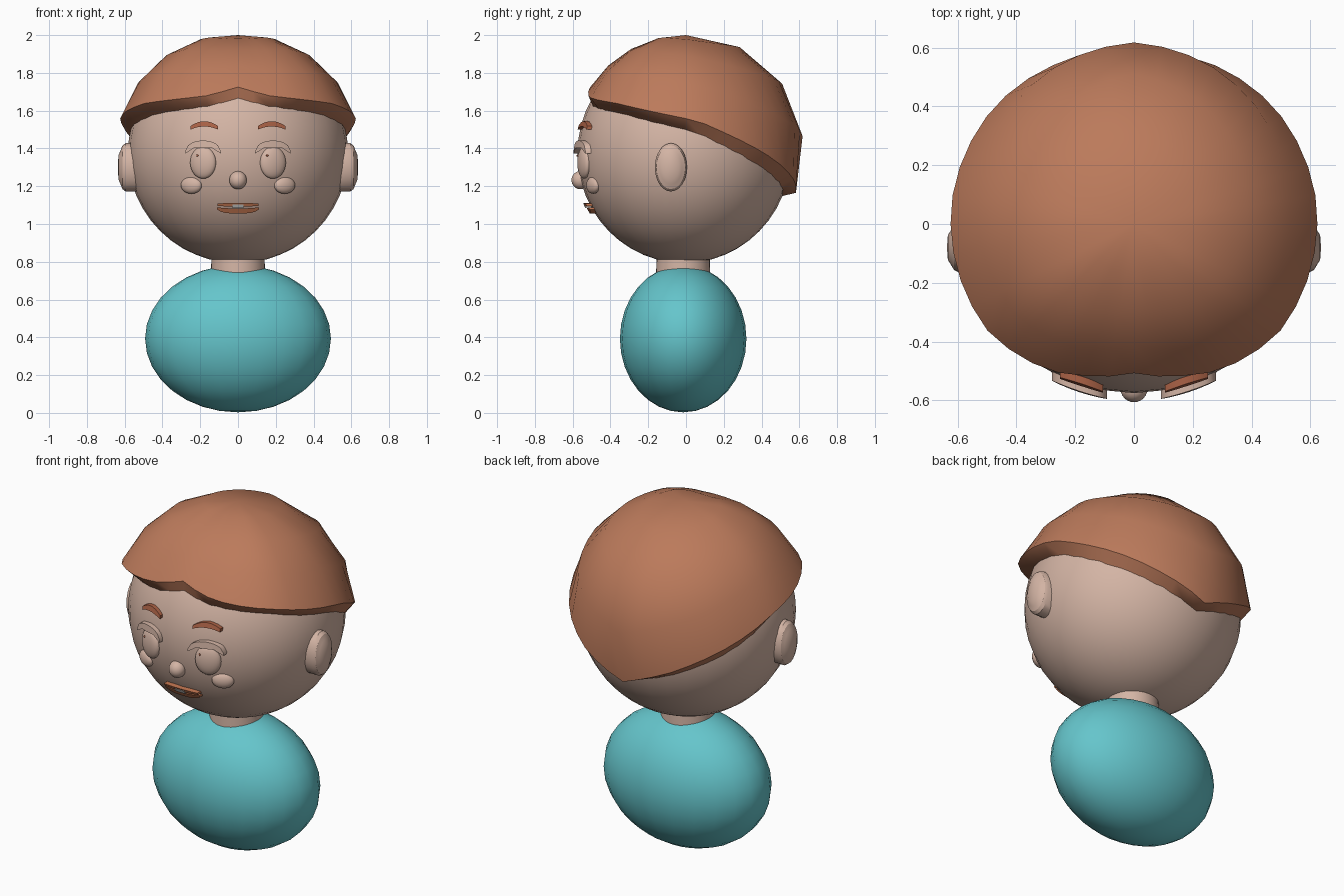
import bpy, bmesh, math
from mathutils import Vector

if "Cube" in bpy.data.objects:
    bpy.data.objects.remove(bpy.data.objects["Cube"])


def material(name, rgb):
    m = bpy.data.materials.new(name)
    m.diffuse_color = (*rgb, 1)
    m.use_nodes = True
    m.node_tree.nodes["Principled BSDF"].inputs["Base Color"].default_value = m.diffuse_color
    return m


SKIN = material("skin", (0.66, 0.46, 0.375))
HAIR = material("hair_brown", (0.50, 0.195, 0.105))
SHIRT = material("shirt_teal", (0.13, 0.56, 0.60))
BROW = material("brow_brown", (0.40, 0.12, 0.06))
LIP = material("lip_orange", (0.60, 0.20, 0.09))
TOOTH = material("tooth_grey", (0.65, 0.65, 0.63))

HEAD_C = Vector((0, -0.01, 1.373))
HEAD_R = Vector((0.583, 0.565, 0.58))


def finish(name, bm, mat, angle=40):
    bmesh.ops.recalc_face_normals(bm, faces=bm.faces)
    me = bpy.data.meshes.new(name)
    bm.to_mesh(me)
    bm.free()
    me.materials.append(mat)
    ob = bpy.data.objects.new(name, me)
    bpy.context.collection.objects.link(ob)
    bpy.ops.object.select_all(action='DESELECT')
    ob.select_set(True)
    bpy.context.view_layer.objects.active = ob
    bpy.ops.object.shade_smooth_by_angle(angle=math.radians(angle))
    return ob


def ellipsoid(name, loc, radii, mat, seg=24, rings=16, turn=0):
    bm = bmesh.new()
    bmesh.ops.create_uvsphere(bm, u_segments=seg, v_segments=rings, radius=1)
    bmesh.ops.scale(bm, vec=radii, verts=bm.verts)
    ob = finish(name, bm, mat)
    ob.location = loc
    ob.rotation_euler.z = turn
    return ob


def face_y(x, z):
    """Front surface of the head at x, z."""
    k = 1 - ((x - HEAD_C.x) / HEAD_R.x) ** 2 - ((z - HEAD_C.z) / HEAD_R.z) ** 2
    return HEAD_C.y - HEAD_R.y * math.sqrt(max(k, 0))


def skin_strip(name, cx, half, top, bottom, out, mat, steps=12):
    """Curved strip hugging the face; top and bottom give z for u in -1..1."""
    bm = bmesh.new()
    rows = []
    for i in range(steps + 1):
        u = -1 + 2 * i / steps
        x = cx + half * u
        a, b = top(u), bottom(u)
        rows.append([bm.verts.new((x, face_y(x, z) + d, z))
                     for z, d in ((a, -out), (b, -out), (b, 0.02), (a, 0.02))])
    for p, q in zip(rows, rows[1:]):
        for j in range(4):
            k = (j + 1) % 4
            bm.faces.new((p[j], q[j], q[k], p[k]))
    bm.faces.new(rows[0])
    bm.faces.new(rows[-1])
    return finish(name, bm, mat, 30)


def lathe(bm, rings, close_start, close_end):
    """Skin a list of equal rings, with optional pole points at the ends."""
    loops = [[bm.verts.new(p) for p in r] for r in rings]
    n = len(loops[0])
    for a, b in zip(loops, loops[1:]):
        for i in range(n):
            j = (i + 1) % n
            bm.faces.new((a[i], a[j], b[j], b[i]))
    for pole, loop in ((close_start, loops[0]), (close_end, loops[-1])):
        if pole is not None:
            v = bm.verts.new(pole)
            for i in range(n):
                bm.faces.new((v, loop[i], loop[(i + 1) % n]))


# Torso, neck and head
ellipsoid("torso", (0, -0.015, 0.393), (0.492, 0.335, 0.39), SHIRT, 24, 16)
bm = bmesh.new()
bmesh.ops.create_cone(bm, cap_ends=True, segments=32, radius1=0.145, radius2=0.135, depth=0.3)
bmesh.ops.translate(bm, vec=(0, -0.015, 0.84), verts=bm.verts)
finish("neck", bm, SKIN)
ellipsoid("head", HEAD_C, HEAD_R, SKIN, 32, 24)

# Hair cap: rim described by (angle from front, radius, height, band drop)
RIM = [(0, 0.507, 1.725, 0.065), (17, 0.54, 1.68, 0.058), (30, 0.575, 1.665, 0.058),
       (53, 0.616, 1.64, 0.06), (96, 0.625, 1.545, 0.06), (130, 0.62, 1.385, 0.06),
       (155, 0.605, 1.265, 0.04), (180, 0.582, 1.165, 0.018)]


def rim_at(deg):
    for a, b in zip(RIM, RIM[1:]):
        if deg <= b[0]:
            t = (deg - a[0]) / (b[0] - a[0])
            return [a[k] + (b[k] - a[k]) * t for k in (1, 2, 3)]


def build_hair():
    n, levels, mid = 40, 4, 1.4
    rings = [[] for _ in range(levels + 1)]
    for i in range(n):
        deg = 360 * i / n
        rad, z, drop = rim_at(min(deg, 360 - deg))
        dx, dy = math.sin(math.radians(deg)), -math.cos(math.radians(deg))
        end_angle = math.atan2(rad, z - mid)
        end_r = math.hypot(rad, z - mid)
        for k in range(1, levels + 1):
            t = k / levels
            r = 0.6 + (end_r - 0.6) * t
            s = r * math.sin(end_angle * t)
            rings[k - 1].append((dx * s, dy * s, mid + r * math.cos(end_angle * t)))
        # inner edge sunk slightly into the head
        zi = z - drop
        w = math.sqrt(1 - ((zi - HEAD_C.z) / HEAD_R.z) ** 2) * 0.99
        rings[levels].append((dx * HEAD_R.x * w, HEAD_C.y + dy * HEAD_R.y * w, zi))
    bm = bmesh.new()
    lathe(bm, rings, (0, 0, 2.0), None)
    # closed lining inside the head keeps the normals outward
    lining = [e for e in bm.edges if e.is_boundary]
    bmesh.ops.holes_fill(bm, edges=lining)
    finish("hair", bm, HAIR, 45)


build_hair()

for side, tag in ((-1, "left"), (1, "right")):
    # Ear: flattened elliptical disc with a raised inner cap
    bm = bmesh.new()
    rings = []
    for x, s in ((0.53, 1), (0.595, 1), (0.612, 0.9), (0.622, 0.7), (0.633, 0.5)):
        rings.append([(side * x, -0.08 + 0.085 * s * math.cos(a), 1.3 + 0.128 * s * math.sin(a))
                      for a in (math.tau * i / 24 for i in range(24))])
    lathe(bm, rings, None, (side * 0.636, -0.08, 1.3))
    finish(tag + "_ear", bm, SKIN, 30)

    # Eye with its pupil dot, lid, brow and cheek
    cx = side * 0.185
    ellipsoid(tag + "_eye", (cx, face_y(cx, 1.33) + 0.005, 1.325), (0.072, 0.03, 0.085),
              SKIN, turn=side * 0.33)
    px = cx - 0.03
    ellipsoid(tag + "_pupil", (px, face_y(px, 1.36) - 0.021, 1.362), (0.006, 0.004, 0.006),
              BROW, 8, 6)
    skin_strip(tag + "_eyelid", cx, 0.094,
               lambda u: 1.387 + 0.055 * math.sqrt(max(0, 1 - u * u)),
               lambda u: 1.373 + 0.03 * min(1, 2 * (1 - abs(u))), 0.027, SKIN)
    skin_strip(tag + "_eyebrow", side * 0.178, 0.073,
               lambda u: 1.518 + 0.026 * (1 - u * u),
               lambda u: 1.5 + 0.016 * (1 - u * u), 0.022, BROW)
    kx = side * 0.247
    ellipsoid(tag + "_cheek", (kx, face_y(kx, 1.205) + 0.003, 1.205), (0.06, 0.028, 0.045),
              SKIN, turn=side * 0.45)

# Nose and mouth
ellipsoid("nose", (0, -0.56, 1.232), (0.046, 0.046, 0.048), SKIN)
skin_strip("upper_lip", 0, 0.108, lambda u: 1.112 - 0.004 * u * u,
           lambda u: 1.092 + 0.004 * u * u, 0.03, LIP)
skin_strip("lower_lip", 0, 0.11, lambda u: 1.082 + 0.006 * u * u,
           lambda u: 1.056 + 0.02 * u ** 4, 0.026, LIP)
skin_strip("teeth", 0, 0.03, lambda u: 1.104, lambda u: 1.084, 0.033, TOOTH, 4)
